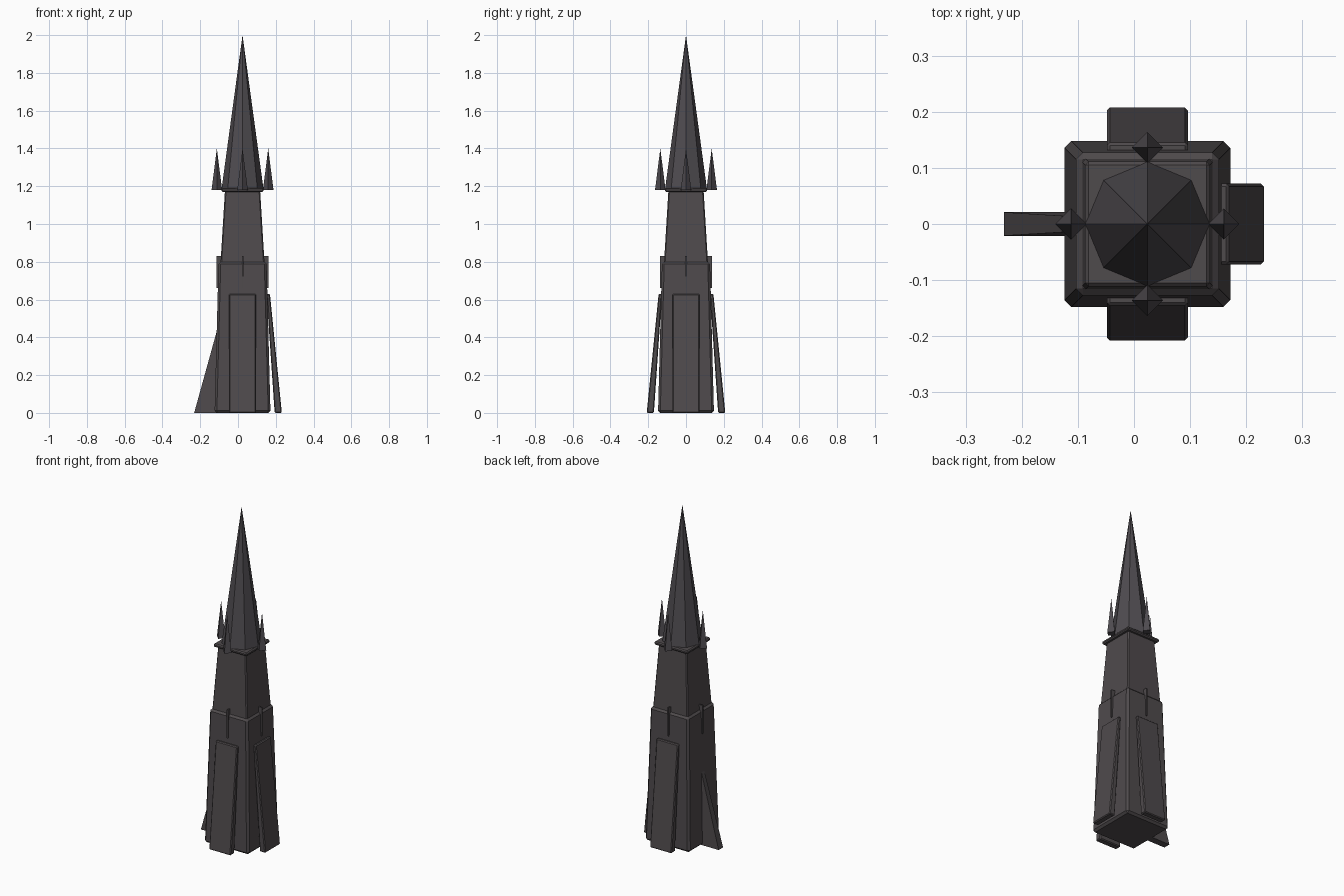
import bpy, bmesh, math
from mathutils import Matrix

if "Cube" in bpy.data.objects:
    bpy.data.objects.remove(bpy.data.objects["Cube"])

CX = 0.024  # tower axis


def material(name, rgb):
    m = bpy.data.materials.new(name)
    m.diffuse_color = (*rgb, 1)
    m.use_nodes = True
    m.node_tree.nodes["Principled BSDF"].inputs["Base Color"].default_value = m.diffuse_color
    return m


STONE = material("dark stone", (0.078, 0.069, 0.073))
SLATE = material("dark slate", (0.077, 0.070, 0.079))


def finish(name, bm, mat, bevel=0, angle=0):
    """Turn a part built around the tower axis into an object."""
    bmesh.ops.recalc_face_normals(bm, faces=bm.faces)
    me = bpy.data.meshes.new(name)
    bm.to_mesh(me)
    bm.free()
    me.materials.append(mat)
    ob = bpy.data.objects.new(name, me)
    bpy.context.collection.objects.link(ob)
    ob.location.x = CX
    ob.rotation_euler.z = angle
    if bevel:
        mod = ob.modifiers.new("chamfer", 'BEVEL')
        mod.width = bevel
        mod.segments = 1
        mod.limit_method = 'ANGLE'
    return ob


def tier(name, z0, z1, half0, half1, bevel):
    """Square tapered block."""
    bm = bmesh.new()
    r2 = math.sqrt(2)
    bmesh.ops.create_cone(bm, cap_ends=True, segments=4, radius1=half0 * r2,
                          radius2=half1 * r2, depth=z1 - z0,
                          matrix=Matrix.Translation((0, 0, (z0 + z1) / 2))
                          @ Matrix.Rotation(math.pi / 4, 4, 'Z'))
    return finish(name, bm, STONE, bevel)


def spike(name, sides, radius, z0, z1, offset=0, angle=0):
    """Pointed roof with corners on the axes."""
    bm = bmesh.new()
    bmesh.ops.create_cone(bm, cap_ends=True, segments=sides, radius1=radius,
                          radius2=0, depth=z1 - z0,
                          matrix=Matrix.Translation((offset, 0, (z0 + z1) / 2)))
    return finish(name, bm, SLATE, angle=angle)


def radial_slab(name, profile, angle, bevel=0):
    """Extrude a (radius, z, half width) outline across the radial plane."""
    bm = bmesh.new()
    a = [bm.verts.new((r, -w, z)) for r, z, w in profile]
    b = [bm.verts.new((r, w, z)) for r, z, w in profile]
    bm.faces.new(a)
    bm.faces.new(b[::-1])
    n = len(profile)
    for i in range(n):
        j = (i + 1) % n
        bm.faces.new((a[i], b[i], b[j], a[j]))
    return finish(name, bm, STONE, bevel, angle)


# Stacked tower body
tier("lower_tower", 0, 0.80, 0.148, 0.127, 0.012)
tier("upper_tower", 0.785, 1.18, 0.117, 0.093, 0.006)
tier("cornice", 1.17, 1.19, 0.111, 0.111, 0.006)

# Main spire
spike("spire", 8, 0.111, 1.185, 2.0)

# Pinnacles and thin wall ribs on all four sides
sides = {"right": 0, "back": 90, "left": 180, "front": 270}
for side, deg in sides.items():
    ang = math.radians(deg)
    spike("pinnacle_" + side, 4, 0.028, 1.18, 1.40, 0.136, ang)
    w = 0.004
    radial_slab("rib_" + side, [(0.112, 0.66, w), (0.137, 0.66, w),
                                (0.137, 0.83, w), (0.112, 0.83, w)], ang)

# Leaning buttress slabs on three sides
for side in ("right", "back", "front"):
    w = 0.072
    radial_slab("buttress_" + side,
                [(0.170, 0, w), (0.208, 0, w), (0.145, 0.63, w), (0.127, 0.63, w)],
                math.radians(sides[side]), 0.005)

# Narrow wedge fin on the left
radial_slab("left_fin", [(0.120, 0, 0.021), (0.256, 0, 0.021),
                         (0.126, 0.47, 0.013), (0.110, 0.47, 0.013)], math.pi)
